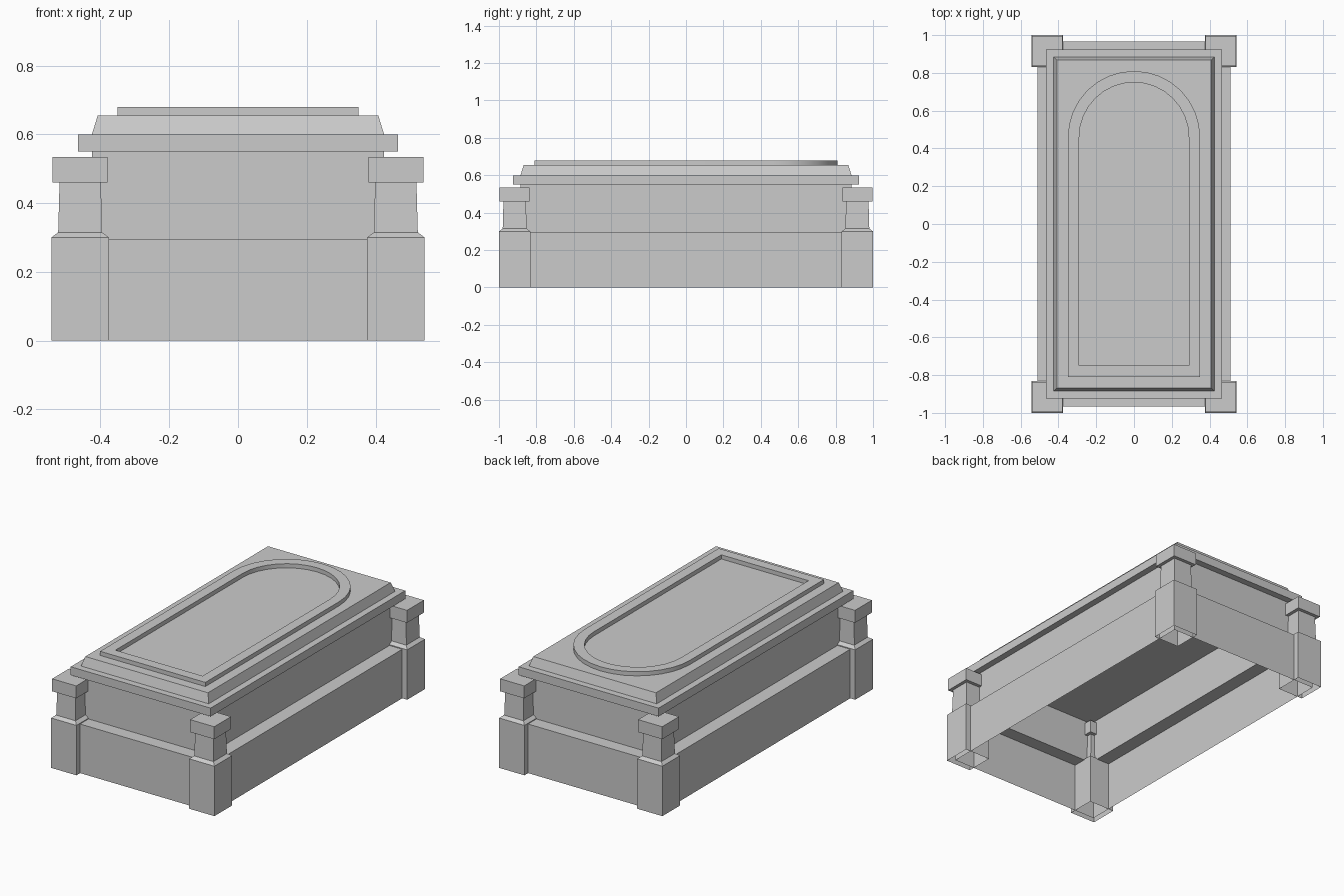
import bpy, bmesh, math

cube = bpy.data.objects.get("Cube")
if cube:
    bpy.data.objects.remove(cube)

stone = bpy.data.materials.new("grey stone")
stone.use_nodes = True
GREY = (0.6, 0.6, 0.6, 1)
stone.diffuse_color = GREY
stone.node_tree.nodes["Principled BSDF"].inputs["Base Color"].default_value = GREY


def make_object(name, bm):
    mesh = bpy.data.meshes.new(name)
    bm.to_mesh(mesh)
    bm.free()
    mesh.materials.append(stone)
    obj = bpy.data.objects.new(name, mesh)
    bpy.context.collection.objects.link(obj)
    return obj


def bridge(bm, low, high):
    for i in range(len(low)):
        j = (i + 1) % len(low)
        bm.faces.new((low[i], low[j], high[j], high[i]))


def stack(name, rings, centre=(0, 0), bottom=False):
    """Rectangular rings (half x, half y, z) joined upward, capped on top."""
    bm = bmesh.new()
    loops = [[bm.verts.new((centre[0] + sx * hx, centre[1] + sy * hy, z))
              for sx, sy in ((-1, -1), (1, -1), (1, 1), (-1, 1))]
             for hx, hy, z in rings]
    for low, high in zip(loops, loops[1:]):
        bridge(bm, low, high)
    bm.faces.new(loops[-1])
    if bottom:
        bm.faces.new(loops[0][::-1])
    return make_object(name, bm)


# Hollow chest: plinth, ledge and upper walls, open below
chest = stack("chest", [(0.51, 0.965, 0), (0.51, 0.965, 0.295),
                        (0.425, 0.885, 0.295), (0.425, 0.885, 0.55)])
bm = bmesh.new()
bm.from_mesh(chest.data)
bm.faces.ensure_lookup_table()
bmesh.ops.delete(bm, geom=[max(bm.faces, key=lambda f: f.calc_center_median().z)],
                 context='FACES_ONLY')
bm.to_mesh(chest.data)
bm.free()

# Lid slab and its sloped upper tier
stack("lid_slab", [(0.465, 0.925, 0.55), (0.465, 0.925, 0.60),
                   (0.425, 0.885, 0.60), (0.408, 0.868, 0.655)], bottom=True)

# Corner posts with chamfered pedestal, tapered shaft and square cap
for side, sx in (("left", 1), ("right", -1)):
    for end, sy in (("front", -1), ("back", 1)):
        centre = (sx * 0.459, sy * 0.916)
        profile = [(0.084, 0), (0.084, 0.30), (0.064, 0.315), (0.060, 0.46),
                   (0.080, 0.46), (0.080, 0.535)]
        stack(f"{end}_{side}_post", [(r, r, z) for r, z in profile], centre)


# Raised arched border around the lid panel
def arch_ring(bm, radius, foot, z, steps=16):
    points = [(-radius, foot), (radius, foot)]
    for i in range(steps + 1):
        a = math.pi * i / steps
        points.append((radius * math.cos(a), 0.46 + radius * math.sin(a)))
    return [bm.verts.new((x, y, z)) for x, y in points]


bm = bmesh.new()
rings = [arch_ring(bm, *r) for r in ((0.35, -0.81, 0.655), (0.35, -0.81, 0.68),
                                     (0.29, -0.75, 0.68), (0.29, -0.75, 0.655))]
for low, high in zip(rings, rings[1:]):
    bridge(bm, low, high)
border = make_object("arched_border", bm)
bpy.ops.object.select_all(action='DESELECT')
border.select_set(True)
bpy.context.view_layer.objects.active = border
bpy.ops.object.shade_smooth_by_angle(angle=math.radians(30))
